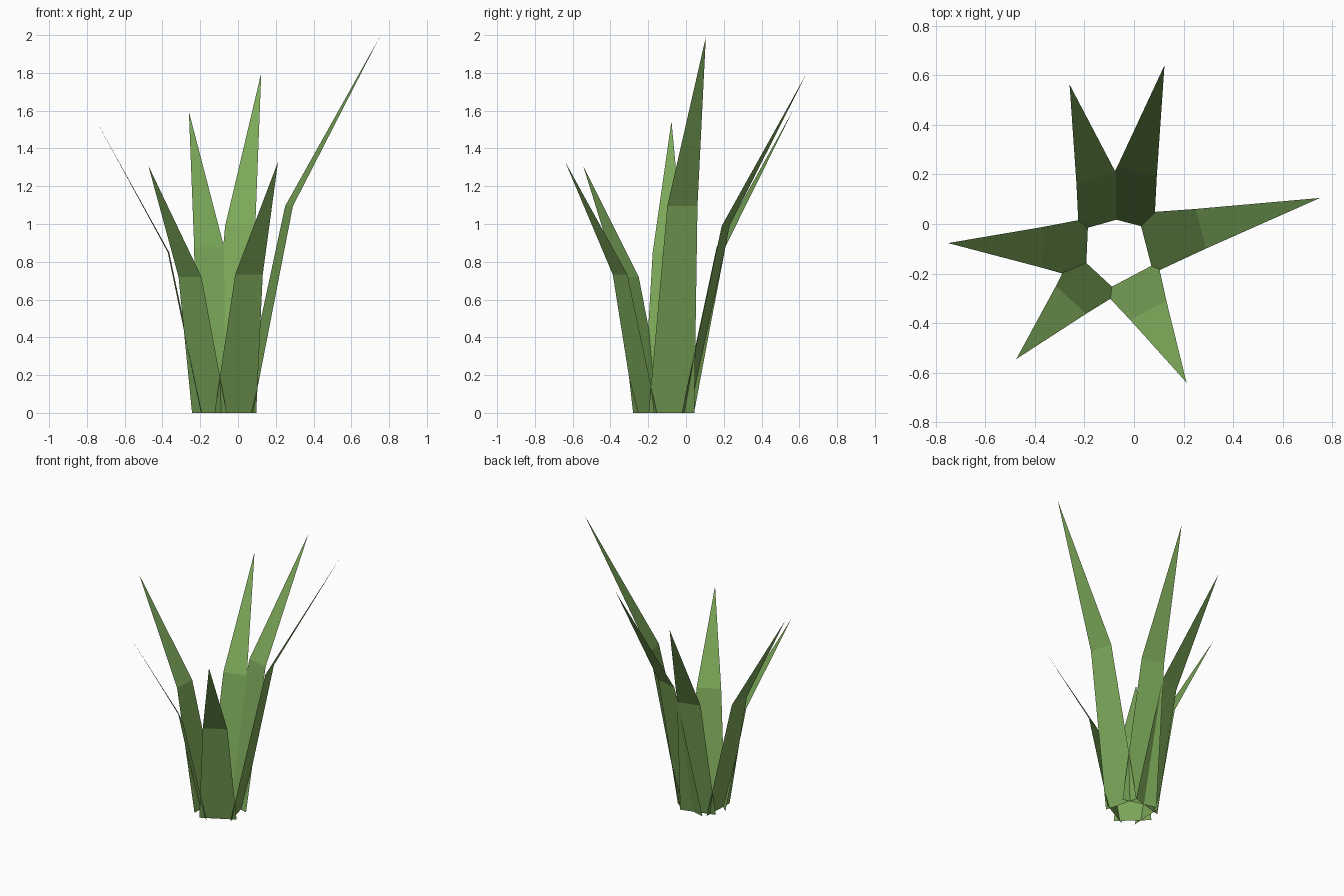
import bpy, math
from mathutils import Vector

if "Cube" in bpy.data.objects:
    bpy.data.objects.remove(bpy.data.objects["Cube"])

CENTRE = Vector((-0.07, -0.107, 0))   # middle of the tuft
RING, BASE_W, MID_W = 0.12, 0.25, 0.165

mat = bpy.data.materials.new("leaf_green")
mat.diffuse_color = (0.2, 0.39, 0.1, 1)
mat.use_nodes = True
mat.node_tree.nodes["Principled BSDF"].inputs["Base Color"].default_value = mat.diffuse_color


def blade(name, tip):
    """Flat leaf: tapered lower strip, bent outward, ending in a point."""
    tip = Vector(tip)
    out = Vector((tip.x - CENTRE.x, tip.y - CENTRE.y, 0)).normalized()
    side = Vector((-out.y, out.x, 0))
    base = CENTRE + out * RING
    mid = base + (tip - base) * 0.318
    mid.z = tip.z * 0.55
    verts = [base - side * BASE_W / 2, base + side * BASE_W / 2,
             mid + side * MID_W / 2, mid - side * MID_W / 2, tip]
    mesh = bpy.data.meshes.new(name)
    mesh.from_pydata(verts, [], [(0, 1, 2, 3), (3, 2, 4)])
    mesh.materials.append(mat)
    obj = bpy.data.objects.new(name, mesh)
    bpy.context.collection.objects.link(obj)


# Six leaves around the ring, each set by its tip
tips = [(0.75, 0.105, 1.99), (0.123, 0.64, 1.80), (-0.26, 0.563, 1.595),
        (-0.75, -0.077, 1.545), (-0.475, -0.545, 1.31), (0.212, -0.64, 1.33)]
for i, tip in enumerate(tips):
    blade(f"leaf_blade_{i + 1}", tip)
